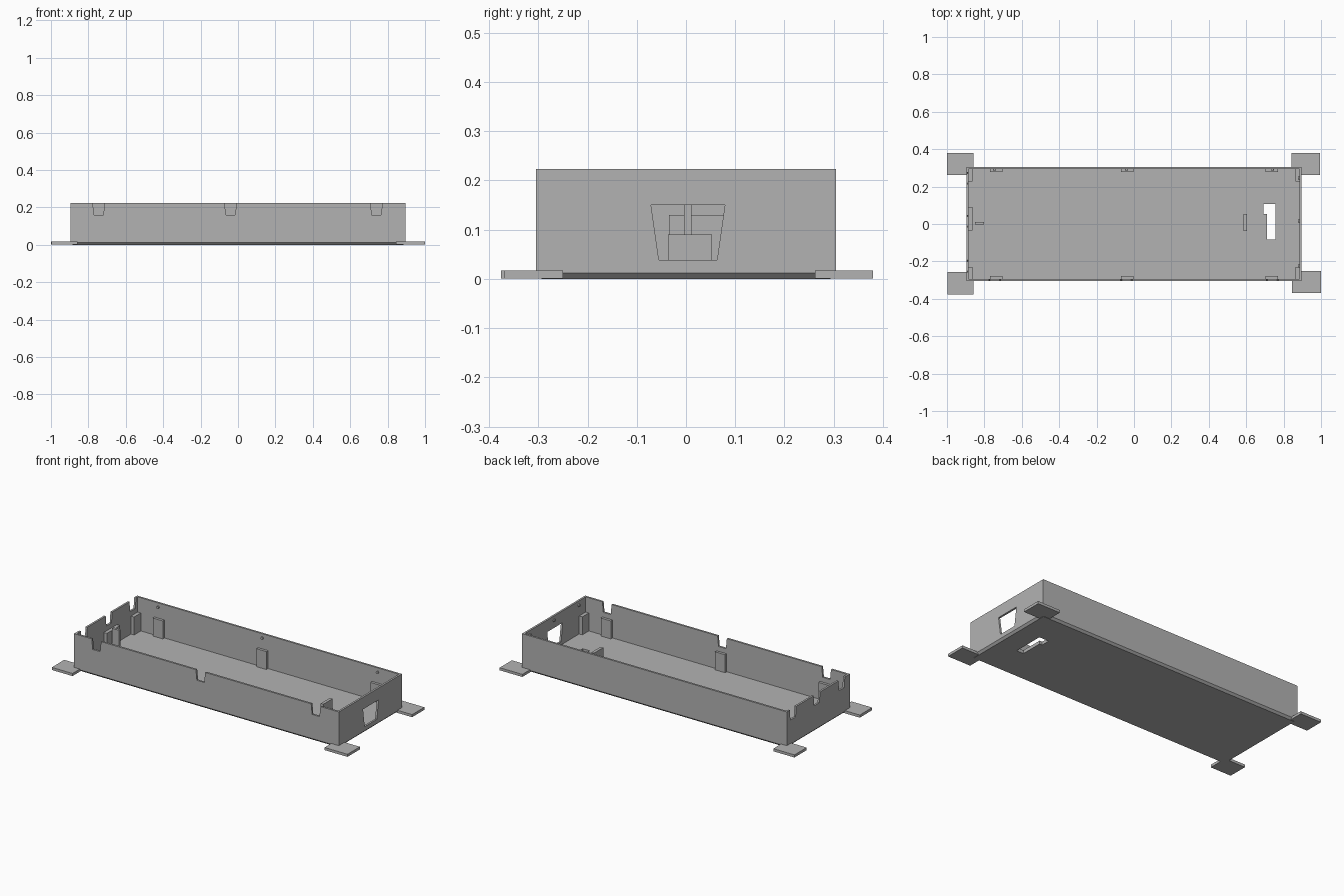
import bpy
import bmesh
from mathutils import Matrix, Vector

cube = bpy.data.objects.get("Cube")
if cube:
    bpy.data.objects.remove(cube, do_unlink=True)

grey = bpy.data.materials.new("plain grey")
grey.use_nodes = True
colour = (0.45, 0.45, 0.45, 1)
grey.diffuse_color = colour
grey.node_tree.nodes["Principled BSDF"].inputs["Base Color"].default_value = colour

HX, HY, HEIGHT = 0.896, 0.305, 0.223    # half length, half width, wall height
WALL, FLOOR, BEVEL = 0.012, 0.02, 0.012
RIM_Z = 0.197                           # height of the snap pins


def add_object(name, bm):
    bmesh.ops.recalc_face_normals(bm, faces=bm.faces)
    mesh = bpy.data.meshes.new(name)
    bm.to_mesh(mesh)
    bm.free()
    mesh.materials.append(grey)
    obj = bpy.data.objects.new(name, mesh)
    bpy.context.collection.objects.link(obj)
    return obj


def box(name, x, y, z):
    bm = bmesh.new()
    centre = Vector([(a + b) / 2 for a, b in (x, y, z)])
    size = [b - a for a, b in (x, y, z)]
    bmesh.ops.create_cube(bm, size=1, matrix=Matrix.LocRotScale(centre, None, size))
    return add_object(name, bm)


def prism(name, points, direction):
    bm = bmesh.new()
    face = bm.faces.new([bm.verts.new(p) for p in points])
    moved = bmesh.ops.extrude_face_region(bm, geom=[face])["geom"]
    verts = [v for v in moved if isinstance(v, bmesh.types.BMVert)]
    bmesh.ops.translate(bm, verts=verts, vec=direction)
    return add_object(name, bm)


def subtract(obj, cutters):
    for cutter in cutters:
        cutter.hide_render = True
        mod = obj.modifiers.new("cut", 'BOOLEAN')
        mod.operation, mod.solver, mod.object = 'DIFFERENCE', 'EXACT', cutter
    graph = bpy.context.evaluated_depsgraph_get()
    obj_mesh = bpy.data.meshes.new_from_object(obj.evaluated_get(graph))
    obj.modifiers.clear()
    obj.data = obj_mesh
    for cutter in cutters:
        bpy.data.objects.remove(cutter, do_unlink=True)


def notch_profile(centre, half_top, half_bottom, low, high):
    return [(centre - half_top, high), (centre + half_top, high),
            (centre + half_bottom, low), (centre - half_bottom, low)]


# Open tray with bevelled bottom edge
bm = bmesh.new()
bmesh.ops.create_cube(bm, size=1, matrix=Matrix.LocRotScale(
    Vector((0, 0, HEIGHT / 2)), None, (2 * HX, 2 * HY, HEIGHT)))
bottom = [e for e in bm.edges if all(v.co.z < 0.01 for v in e.verts)]
bmesh.ops.bevel(bm, geom=bottom, offset=BEVEL, segments=1, affect='EDGES')
tray = add_object("tray", bm)

cutters = [box("cavity", (-HX + WALL, HX - WALL), (-HY + WALL, HY - WALL), (FLOOR, 0.4))]

# Snap notches in the front wall and the right end wall
front_x = (-0.745, -0.04, 0.74)
end_y = (0.245, 0.015, -0.225)
for c in front_x:
    pts = [(x, -HY - 0.03, z) for x, z in notch_profile(c, 0.033, 0.025, 0.16, 0.24)]
    cutters.append(prism("notch", pts, (0, 0.06, 0)))
for c in end_y:
    pts = [(-HX - 0.03, y, z) for y, z in notch_profile(c, 0.033, 0.025, 0.16, 0.24)]
    cutters.append(prism("notch", pts, (0.06, 0, 0)))

# Tapered window in the left end wall
pts = [(HX - 0.03, y, z) for y, z in notch_profile(0.004, 0.075, 0.059, 0.038, 0.15)]
cutters.append(prism("window", pts, (0.06, 0, 0)))

# Stepped slot in the floor
slot = [(0.757, -0.083), (0.757, 0.107), (0.692, 0.107),
        (0.692, 0.053), (0.71, 0.053), (0.71, -0.083)]
cutters.append(prism("slot", [(x, y, -0.05) for x, y in slot], (0, 0, 0.1)))
subtract(tray, cutters)

# Corner pads
PAD_TOP = 0.017
for name, x, y in (
        ("back_right_pad", (-1, -0.857), (0.262, 0.38)),
        ("back_left_pad", (0.842, 0.995), (0.262, 0.38)),
        ("front_right_pad", (-0.997, -0.857), (-0.376, -0.256)),
        ("front_left_pad", (0.845, 1), (-0.37, -0.25))):
    box(name, x, y, (0.001, PAD_TOP))

# Support posts against the long walls
POST_TOP = 0.13
inner_x, inner_y = HX - WALL, HY - WALL
for i, c in enumerate((-0.737, -0.036, 0.737)):
    for side, s in (("front", -1), ("back", 1)):
        y = sorted((s * (inner_y - 0.016), s * (inner_y + 0.002)))
        box(f"{side}_post_{i + 1}", (c - 0.034, c + 0.034), y, (FLOOR - 0.005, POST_TOP))

# Support posts against the end walls
for name, s, y in (
        ("right_back_post", -1, (0.228, 0.297)),
        ("right_middle_post", -1, (-0.035, 0.092)),
        ("right_front_post", -1, (-0.297, -0.23)),
        ("left_back_post", 1, (0.228, 0.297)),
        ("left_front_post", 1, (-0.297, -0.23))):
    x = sorted((s * (inner_x - 0.021), s * (inner_x + 0.002)))
    box(name, x, y, (FLOOR - 0.005, POST_TOP))

# Free standing ribs
box("right_rib", (-0.85, -0.802), (-0.004, 0.011), (FLOOR - 0.005, 0.153))
box("left_rib", (0.586, 0.604), (-0.037, 0.053), (FLOOR - 0.005, 0.09))

# Snap pins on the back wall and the left end wall
pins = [((x, inner_y, RIM_Z), 'X') for x in front_x]
pins += [((inner_x, y, RIM_Z), 'Y') for y in end_y]
for i, (place, axis) in enumerate(pins):
    bm = bmesh.new()
    turn = Matrix.Rotation(1.5708, 4, axis)
    bmesh.ops.create_cone(bm, cap_ends=True, segments=12, radius1=0.008,
                          radius2=0.008, depth=0.014,
                          matrix=Matrix.Translation(place) @ turn)
    add_object(f"snap_pin_{i + 1}", bm)
